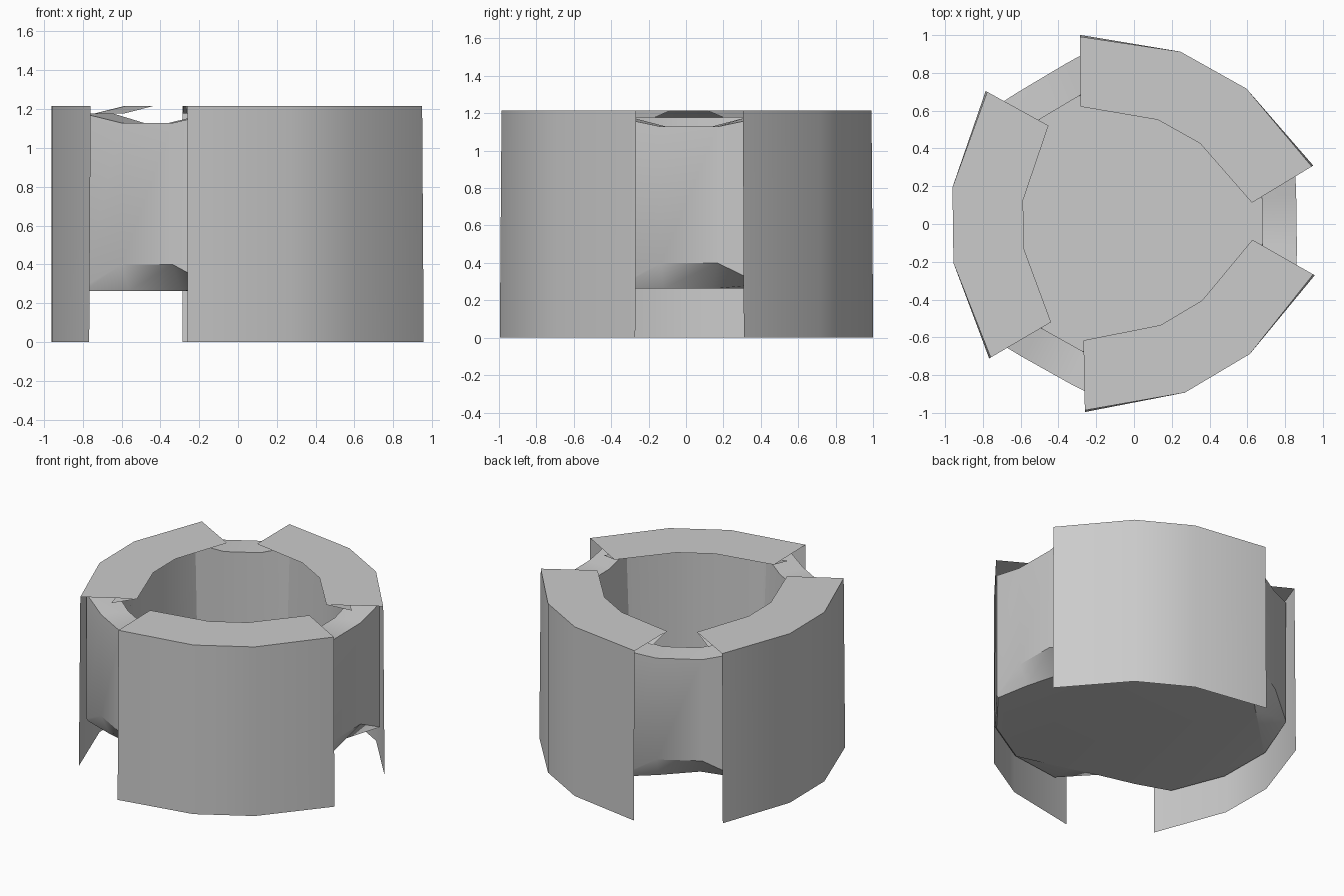
import bpy, bmesh
from math import radians, cos, sin
from mathutils import Vector

cube = bpy.data.objects.get("Cube")
if cube:
    bpy.data.objects.remove(cube)

CENTRE = Vector((-0.032, 0.006, 0))
TURNS = [radians(a) for a in (60.75, 180.75, 300.75)]

grey = bpy.data.materials.new("light grey")
grey.use_nodes = True
COLOUR = (0.6, 0.6, 0.6, 1)
grey.diffuse_color = COLOUR
grey.node_tree.nodes["Principled BSDF"].inputs["Base Color"].default_value = COLOUR


def polar(r, deg, z=0.0):
    return Vector((r * cos(radians(deg)), r * sin(radians(deg)), z))


def spin(p, turn):
    return Vector((p.x * cos(turn) - p.y * sin(turn),
                   p.x * sin(turn) + p.y * cos(turn), p.z)) + CENTRE


def finish(name, bm):
    mesh = bpy.data.meshes.new(name)
    bm.to_mesh(mesh)
    bm.free()
    mesh.materials.append(grey)
    obj = bpy.data.objects.new(name, mesh)
    bpy.context.collection.objects.link(obj)
    bpy.ops.object.select_all(action='DESELECT')
    obj.select_set(True)
    bpy.context.view_layer.objects.active = obj
    bpy.ops.object.shade_smooth_by_angle(angle=radians(30))


def bridge(bm, a, b):
    for i in range(len(a) - 1):
        bm.faces.new((a[i], b[i], b[i + 1], a[i + 1]))


# Outer and inner plan points of a wall block: two ends and two folds
outer = {"end": (1.018, 43.7), "fold": (0.948, 12.2)}
inner = {"end": (0.665, 51.5), "fold": (0.568, 13.0)}


def across(kind, side, t, z):
    p = polar(*outer[kind]).lerp(polar(*inner[kind]), t)
    return Vector((p.x, p.y * side, z))


# Open shell section as (share of wall depth, height): skirt, top, overhanging lip
block_section = {
    "end": [(-0.025, 0), (0, 1.215), (1, 1.215), (0.55, 1.178)],
    "fold": [(0, 0), (0, 1.215), (1, 1.215), (0.6, 1.178)],
}
block_columns = [("end", -1), ("fold", -1), ("fold", 1), ("end", 1)]
for number, turn in enumerate(TURNS):
    bm = bmesh.new()
    loops = [[bm.verts.new(spin(across(kind, side, t, z), turn))
              for t, z in block_section[kind]] for kind, side in block_columns]
    for a, b in zip(loops, loops[1:]):
        bridge(bm, a, b)
    finish("wall_block_%d" % (number + 1), bm)

# Core cup as (angle, base radius, wall radius, wall foot, rim height, cavity radius).
# Its flat recess walls run on behind the open block ends until they meet the skirt,
# and the base plate is cut straight across each recess.
core_columns = [
    (-36.4, 0.785, 0.965, 0.285, 1.178, 0.77),
    (-12.2, 0.930, 0.940, 0.270, 1.178, 0.72),
    (12.2, 0.930, 0.940, 0.270, 1.178, 0.72),
    (36.4, 0.955, 0.965, 0.280, 1.178, 0.77),
    (50.5, 0.845, 0.905, 0.400, 1.128, 0.72),
    (69.5, 0.772, 0.905, 0.400, 1.128, 0.72),
]
BASE, CAVITY_FLOOR = 0.262, 0.28
bm = bmesh.new()
columns = []
for turn in TURNS:
    for angle, base, wall, foot, rim, cavity in core_columns:
        section = [(base, BASE), (wall, foot), (wall, rim),
                   (cavity, rim), (0.72, CAVITY_FLOOR)]
        columns.append([bm.verts.new(spin(polar(r, angle, z), turn))
                        for r, z in section])
for a, b in zip(columns, columns[1:] + columns[:1]):
    bridge(bm, a, b)
bm.faces.new([c[0] for c in reversed(columns)])
bm.faces.new([c[-1] for c in columns])
finish("core_cup", bm)
